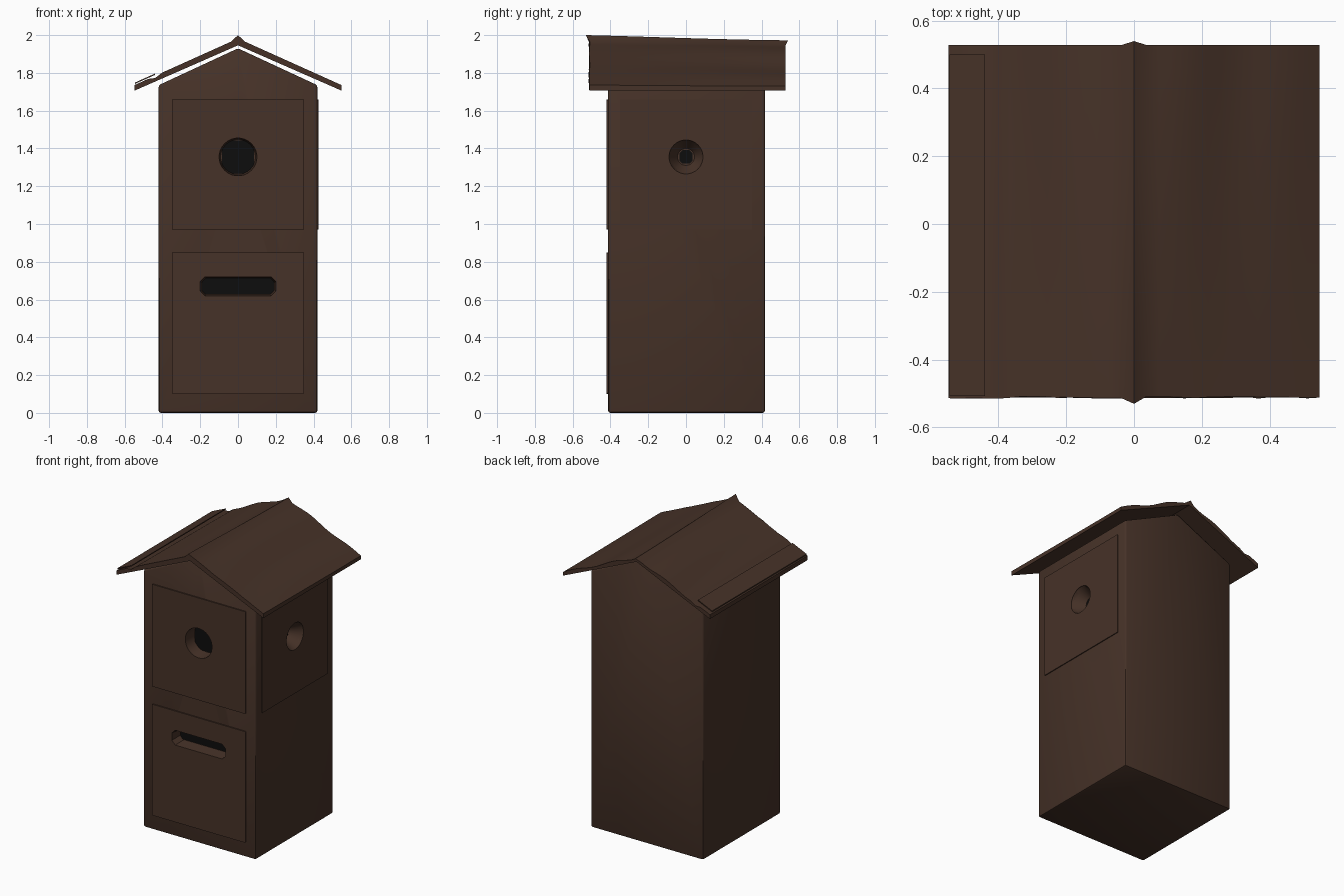
import bpy, bmesh, random
from math import sin, cos, pi
from mathutils import Vector

random.seed(4)
if "Cube" in bpy.data.objects:
    bpy.data.objects.remove(bpy.data.objects["Cube"], do_unlink=True)


def material(name, color):
    m = bpy.data.materials.new(name)
    m.use_nodes = True
    m.diffuse_color = color
    m.node_tree.nodes["Principled BSDF"].inputs["Base Color"].default_value = color
    return m


BROWN = material("dark brown wood", (0.062, 0.032, 0.021, 1))
BLACK = material("black opening", (0.004, 0.004, 0.004, 1))


def loft(name, rings, mat):
    """Closed solid through rings of equal point count."""
    bm = bmesh.new()
    rows = [[bm.verts.new(p) for p in ring] for ring in rings]
    n = len(rows[0])
    for a, b in zip(rows, rows[1:]):
        for i in range(n):
            j = (i + 1) % n
            bm.faces.new((a[i], a[j], b[j], b[i]))
    bm.faces.new(rows[0])
    bm.faces.new(rows[-1])
    bmesh.ops.recalc_face_normals(bm, faces=bm.faces)
    me = bpy.data.meshes.new(name)
    bm.to_mesh(me)
    bm.free()
    ob = bpy.data.objects.new(name, me)
    bpy.context.collection.objects.link(ob)
    if mat:
        me.materials.append(mat)
    return ob


def activate(ob):
    bpy.ops.object.select_all(action='DESELECT')
    ob.select_set(True)
    bpy.context.view_layer.objects.active = ob


def bevel(ob, width, segments=2):
    m = ob.modifiers.new("bevel", 'BEVEL')
    m.width, m.segments, m.limit_method = width, segments, 'ANGLE'
    activate(ob)
    bpy.ops.object.modifier_apply(modifier=m.name)


def cut(ob, cutter):
    m = ob.modifiers.new("cut", 'BOOLEAN')
    m.operation, m.solver, m.object = 'DIFFERENCE', 'EXACT', cutter
    activate(ob)
    bpy.ops.object.modifier_apply(modifier=m.name)


def circle(r, n=28):
    return [(r * cos(2 * pi * (i + .5) / n), r * sin(2 * pi * (i + .5) / n)) for i in range(n)]


def chamfered(w, h, c):
    return [(w - c, h), (w, h - c), (w, c - h), (w - c, -h),
            (c - w, -h), (-w, c - h), (-w, h - c), (c - w, h)]


def on_front(shape, y, z):
    return [Vector((u, y, z + v)) for u, v in shape]


def on_side(shape, x, z):
    return [Vector((x, u, z + v)) for u, v in shape]


# House body: gabled box
gable = [(-.42, 0), (.42, 0), (.42, 1.735), (0, 1.93), (-.42, 1.735)]
body = loft("house_body", [on_front(gable, y, 0) for y in (-.412, .418)], BROWN)
bevel(body, .012)

# Raised panels
tall, wide = chamfered(.35, .345, .004), chamfered(.35, .375, .004)
upper = loft("upper_front_panel", [on_front(tall, y, 1.315) for y in (-.40, -.42)], BROWN)
lower = loft("lower_front_panel", [on_front(wide, y, .475) for y in (-.40, -.42)], BROWN)
side = loft("side_panel", [on_side(tall, x, 1.315) for x in (.40, .426)], BROWN)

# Recessed openings
hole = loft("hole_cutter", [on_front(circle(r), y, 1.355)
            for r, y in ((.1, -.46), (.1, -.415), (.092, -.335))], None)
slot = loft("slot_cutter", [on_front(chamfered(.2 - d, .05 - d, .025), y, .67)
            for d, y in ((0, -.46), (0, -.415), (.006, -.335))], None)
dish = loft("dish_cutter", [on_side(circle(r), x, 1.355)
            for r, x in ((.09, .46), (.09, .42), (.045, .345))], None)
for cutter, targets in ((hole, (body, upper)), (slot, (body, lower)), (dish, (body, side))):
    for ob in targets:
        cut(ob, cutter)
    bpy.data.objects.remove(cutter, do_unlink=True)

# Black plates at the back of each opening
loft("entrance_dark", [on_front(chamfered(.084, .087, .03), y, 1.355) for y in (-.340, -.333)], BLACK)
loft("slot_dark", [on_front(chamfered(.19, .042, .015), y, .672) for y in (-.340, -.333)], BLACK)
loft("side_hole_dark", [on_side(chamfered(.034, .036, .015), x, 1.355) for x in (.350, .343)], BLACK)

# Roof: one weathered sheet whose top sags in furrows towards the back
HALF, N, ROWS = .548, 30, 14
across = [-HALF + 2 * HALF * i / N for i in range(N + 1)]
front_jitter = [random.uniform(-.004, .004) for _ in across]


def roof_top(x, t):
    z = 1.982 - .45 * abs(x)
    if abs(x) < .01:
        z += .018 - .018 * t
    furrow = .5 + .5 * sin(21 * abs(x) + (1 if x > 0 else 0) + .6 * sin(3 * t))
    z -= .018 * furrow * t * (1 - .5 * abs(x) / HALF)
    if abs(x + .437) < .01:          # split between two boards
        z -= .012
    return z


rings = []
for r in range(ROWS + 1):
    t = r / ROWS
    y0 = -.512 + 1.04 * t
    ring = []
    for i, x in enumerate(across):
        y = y0 + (front_jitter[i] if r == 0 else 0)
        if abs(x) < .01:             # ridge tips reach past the edges
            y += .02 * (t - .5) if 0 < t < 1 else (.012 if t else -.022)
        ring.append(Vector((x, y, roof_top(x, t))))
    for x in reversed(across):
        ring.append(Vector((x, y0, 1.946 - .438 * abs(x))))
    rings.append(ring)
roof = loft("roof", rings, BROWN)

# Thin lifted edge board on the low right side of the roof
strip = [(-.545, 1.742), (-.44, 1.789), (-.44, 1.796), (-.545, 1.749)]
loft("roof_edge_board", [on_front(strip, y, 0) for y in (-.508, .5)], BROWN)

# Smooth shading with sharp edges kept
for ob in bpy.context.collection.objects:
    if ob.type == 'MESH' and ob.data.materials and ob.data.materials[0] in (BROWN, BLACK):
        activate(ob)
        bpy.ops.object.shade_smooth_by_angle(angle=.75 if ob is body else .6)
bpy.ops.object.select_all(action='DESELECT')
